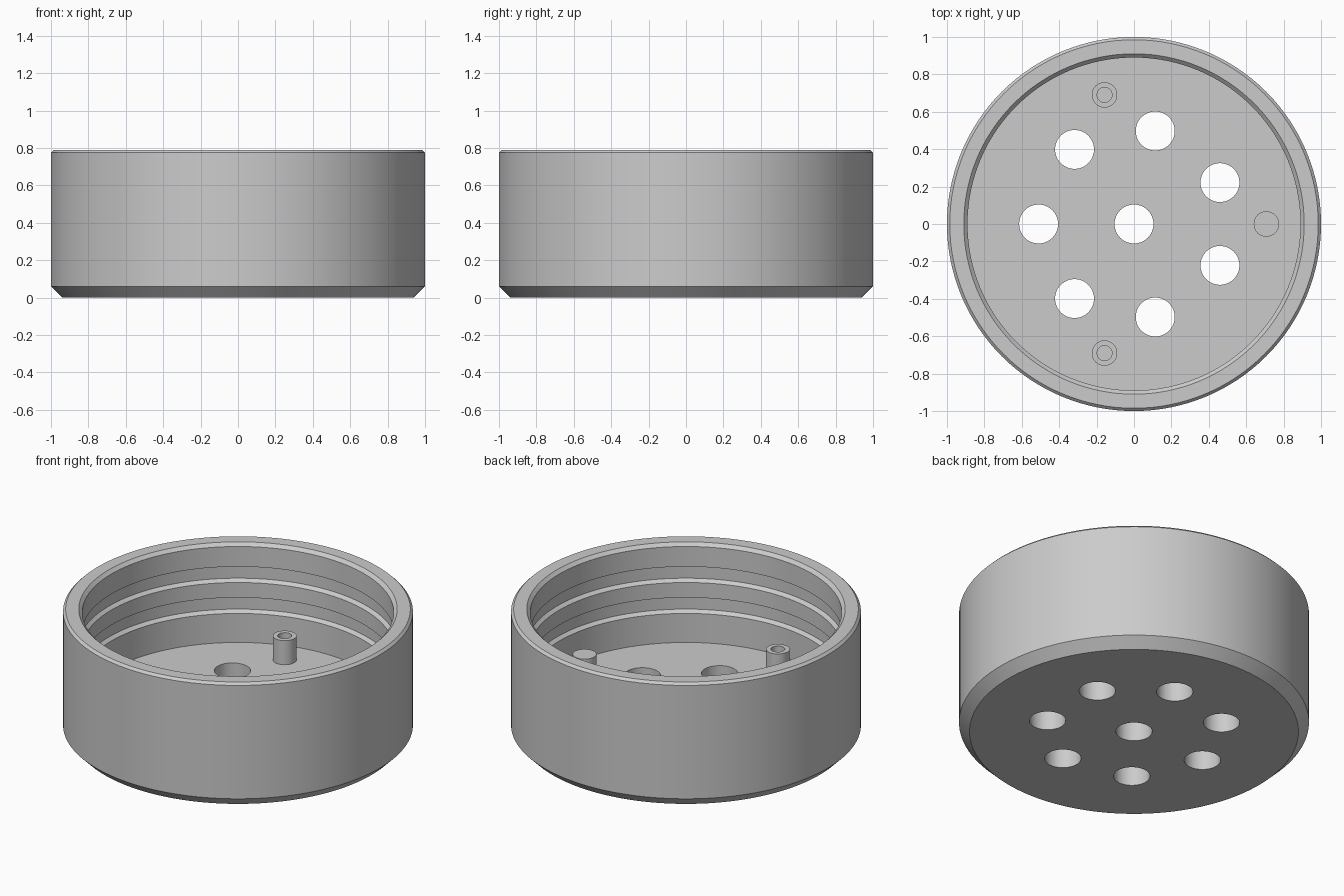
import bpy
import bmesh
from math import sin, cos, pi

cube = bpy.data.objects.get("Cube")
if cube:
    bpy.data.objects.remove(cube, do_unlink=True)

grey = bpy.data.materials.new("plain grey")
grey.use_nodes = True
grey.diffuse_color = (0.6, 0.6, 0.6, 1)
grey.node_tree.nodes["Principled BSDF"].inputs["Base Color"].default_value = (0.6, 0.6, 0.6, 1)


def lathe(name, profile, steps, location=(0, 0, 0)):
    """Revolve an (r, z) profile, whose ends lie on the axis, around z."""
    bm = bmesh.new()
    verts = [bm.verts.new((r, 0, z)) for r, z in profile]
    edges = [bm.edges.new(pair) for pair in zip(verts, verts[1:])]
    bmesh.ops.spin(bm, geom=verts + edges, cent=(0, 0, 0), axis=(0, 0, 1),
                   angle=2 * pi, steps=steps, use_duplicate=False)
    bmesh.ops.remove_doubles(bm, verts=bm.verts, dist=1e-5)
    bmesh.ops.dissolve_degenerate(bm, edges=bm.edges, dist=1e-5)
    bmesh.ops.recalc_face_normals(bm, faces=bm.faces)
    mesh = bpy.data.meshes.new(name)
    bm.to_mesh(mesh)
    bm.free()
    obj = bpy.data.objects.new(name, mesh)
    obj.location = location
    mesh.materials.append(grey)
    bpy.context.collection.objects.link(obj)
    return obj


def smooth(obj):
    bpy.ops.object.select_all(action='DESELECT')
    obj.select_set(True)
    bpy.context.view_layer.objects.active = obj
    bpy.ops.object.shade_smooth_by_angle(angle=pi / 6)


FLOOR, TOP = 0.165, 0.79
BORE, GROOVE = 0.89, 0.91
STEP = 2 * pi / 7

# Cup: chamfered outside, lip, two grooves inside, flat floor
profile = [(0, 0), (0.94, 0), (1, 0.06), (1, 0.775), (0.985, TOP),
           (GROOVE, TOP), (BORE, TOP - 0.02)]
for z in (0.643, 0.448):
    profile += [(BORE, z), (GROOVE, z), (GROOVE, z - 0.082), (BORE, z - 0.1)]
profile += [(BORE, FLOOR), (0, FLOOR)]
cup = lathe("cup", profile, 128)

# Drain holes: one in the middle and a ring of seven
spots = [(0, 0)] + [(0.51 * cos((i + 0.5) * STEP), 0.51 * sin((i + 0.5) * STEP))
                    for i in range(7)]
cutters = bpy.data.collections.new("hole_cutters")
bpy.context.scene.collection.children.link(cutters)
for x, y in spots:
    cutter = lathe("hole_cutter", [(0, -0.1), (0.104, -0.1), (0.104, 0.3), (0, 0.3)],
                   48, (x, y, 0))
    bpy.context.collection.objects.unlink(cutter)
    cutters.objects.link(cutter)
    cutter.hide_render = True

cut = cup.modifiers.new("holes", 'BOOLEAN')
cut.operation = 'DIFFERENCE'
cut.solver = 'EXACT'
cut.operand_type = 'COLLECTION'
cut.collection = cutters
bpy.context.view_layer.objects.active = cup
cup.select_set(True)
bpy.ops.object.modifier_apply(modifier=cut.name)
for cutter in list(cutters.objects):
    bpy.data.objects.remove(cutter, do_unlink=True)
bpy.data.collections.remove(cutters)
smooth(cup)

# Pegs on the floor: two with a screw recess, one solid
for name, turn, hollow in (("right_back_peg", 2, True), ("right_front_peg", -2, True),
                           ("left_peg", 0, False)):
    end = [(0.04, 0.317), (0.04, 0.23), (0, 0.23)] if hollow else [(0, 0.317)]
    peg = lathe(name, [(0, FLOOR - 0.01), (0.068, FLOOR - 0.01), (0.068, 0.317)] + end, 32,
                (0.708 * cos(turn * STEP), 0.708 * sin(turn * STEP), 0))
    smooth(peg)
